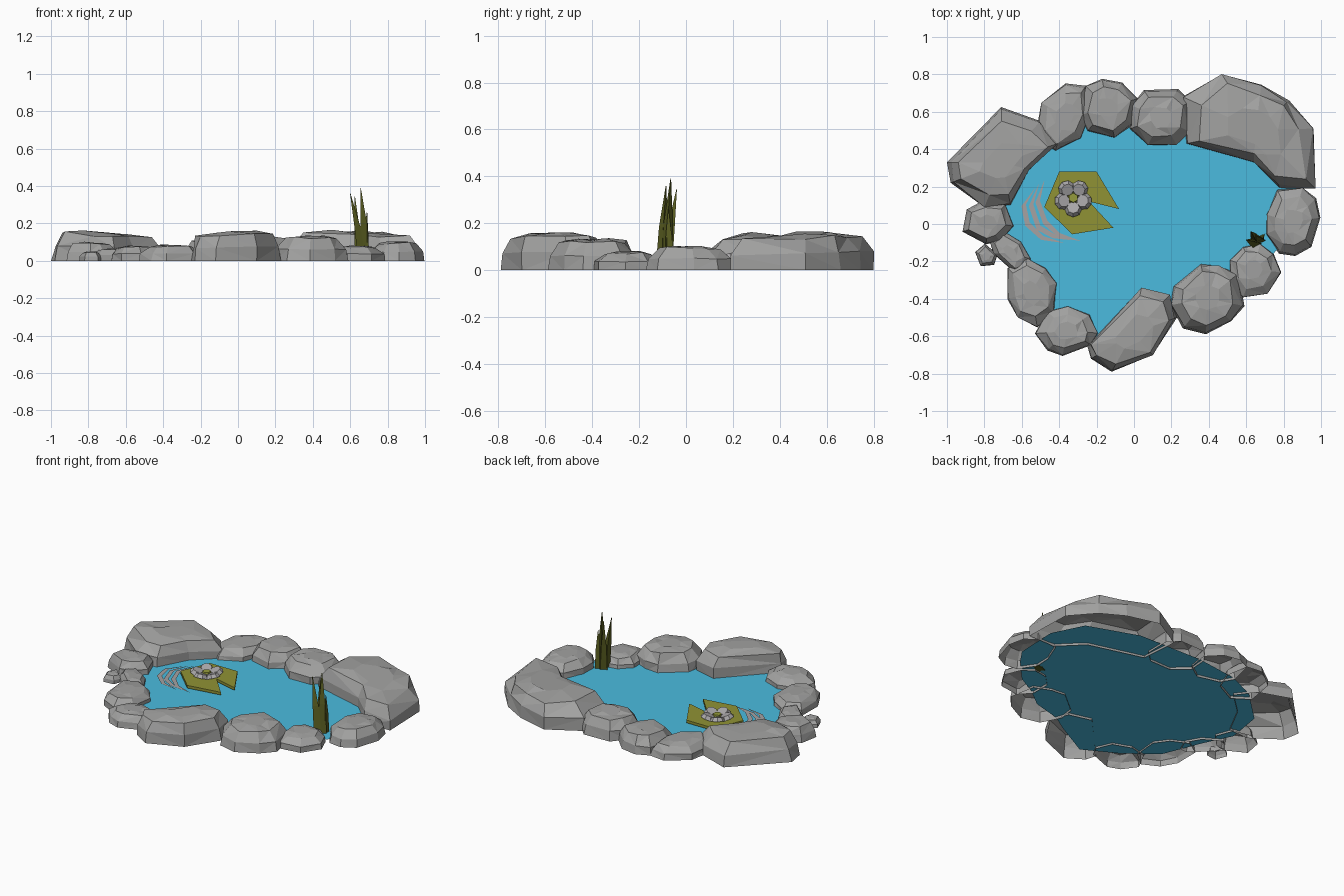
import bpy, bmesh, math, random
from mathutils import Vector, Matrix

if "Cube" in bpy.data.objects:
    bpy.data.objects.remove(bpy.data.objects["Cube"])

random.seed(11)


def material(name, r, g, b):
    m = bpy.data.materials.new(name)
    m.diffuse_color = (r, g, b, 1)
    m.use_nodes = True
    m.node_tree.nodes["Principled BSDF"].inputs["Base Color"].default_value = m.diffuse_color
    return m


STONE = material("grey stone", 0.36, 0.36, 0.355)
WATER = material("blue water", 0.07, 0.50, 0.74)
PAD = material("olive leaf", 0.28, 0.29, 0.035)
REED = material("dark reed green", 0.10, 0.11, 0.015)
RIPPLE = material("pale ripple", 0.38, 0.36, 0.36)
PETAL = material("pale petal", 0.40, 0.39, 0.40)
HEART = material("flower yellow green", 0.30, 0.33, 0.045)


def finish(bm, name, mat):
    me = bpy.data.meshes.new(name)
    bm.to_mesh(me)
    bm.free()
    me.materials.append(mat)
    ob = bpy.data.objects.new(name, me)
    bpy.context.collection.objects.link(ob)
    return ob


def loft(bm, rings, bottom=True):
    rows = [[bm.verts.new(p) for p in ring] for ring in rings]
    n = len(rows[0])
    for a, b in zip(rows, rows[1:]):
        for i in range(n):
            j = (i + 1) % n
            bm.faces.new((a[i], a[j], b[j], b[i]))
    if bottom:
        bm.faces.new(rows[0][::-1])
    bm.faces.new(rows[-1])


def rock(name, outline, h, slope=(0, 0), top=0.74):
    """Faceted boulder, open underneath: foot, belly, shoulder and crown rings."""
    c = sum((Vector(p) for p in outline), Vector((0, 0))) / len(outline)
    rings = []
    for scale, level, wob in ((1, 0, 0), (0.98, 0.48, 0.10), (top, 0.93, 0.14), (top * 0.5, 1, 0.1)):
        ring = []
        for p in outline:
            d = (Vector(p) - c) * (scale + wob / 3 - random.uniform(0, wob))
            lean = 1 + (d.x * slope[0] + d.y * slope[1]) / h
            z = h * level * lean * (1 + wob / 4 - random.uniform(0, wob))
            ring.append((c.x + d.x, c.y + d.y, min(z, 0.168)))
        rings.append(ring)
    bm = bmesh.new()
    loft(bm, rings, bottom=False)
    bmesh.ops.triangulate(bm, faces=[f for f in bm.faces if len(f.verts) == 4])
    return finish(bm, name, STONE)


def oval(cx, cy, rx, ry, deg, n):
    """Irregular oval outline."""
    a = math.radians(deg)
    pts = []
    for i in range(n):
        t = 2 * math.pi * (i + random.uniform(-0.25, 0.25)) / n
        k = random.uniform(1.0, 1.12)
        x, y = rx * k * math.cos(t), ry * k * math.sin(t)
        pts.append((cx + x * math.cos(a) - y * math.sin(a), cy + x * math.sin(a) + y * math.cos(a)))
    return pts


# Three large boulders
rock("boulder_left", [(-1, .33), (-.98, .22), (-.8, .09), (-.66, .1), (-.56, .29), (-.41, .43),
                      (-.5, .55), (-.71, .625)], 0.152, (-0.08, 0), 0.82)
rock("boulder_right", [(.28, .43), (.64, .33), (.78, .19), (.97, .19), (.96, .51), (.83, .66),
                       (.68, .745), (.47, .8), (.26, .68)], 0.16, (-0.03, 0.03), 0.82)
rock("boulder_front", [(-.25, -.65), (.04, -.34), (.19, -.38), (.23, -.5), (.1, -.7),
                       (-.12, -.79), (-.23, -.72)], 0.162, (0.05, 0), 0.88)

# Smaller stones: centre, radii, turn, sides, height
for i, (cx, cy, rx, ry, deg, n, h) in enumerate([
        (-.38, .57, .19, .13, 55, 7, .085), (-.145, .62, .155, .155, 10, 8, .115),
        (.14, .57, .165, .16, 20, 8, .13), (.852, .015, .143, .185, 0, 9, .105),
        (.64, -.25, .14, .135, 30, 8, .08), (.39, -.40, .195, .17, 30, 9, .135),
        (-.36, -.57, .16, .125, 0, 8, .085), (-.55, -.36, .13, .18, 15, 8, .08),
        (-.78, .01, .135, .11, 0, 7, .10), (-.66, -.15, .135, .075, -50, 7, .065),
        (-.79, -.17, .058, .065, 20, 5, .05)]):
    rock(f"stone_{i + 1}", oval(cx, cy, rx, ry, deg, n), h)

# Pond water: one flat sheet running under the stones
LEVEL = 0.014
bm = bmesh.new()
bm.faces.new([bm.verts.new((x, y, LEVEL)) for x, y in [
    (-.74, .04), (-.65, -.15), (-.55, -.4), (-.36, -.55), (-.14, -.67), (.1, -.54), (.21, -.47),
    (.4, -.42), (.53, -.32), (.66, -.25), (.80, -.10), (.87, .0), (.88, .28), (.78, .48),
    (.45, .6), (0, .61), (-.3, .57), (-.49, .48), (-.7, .28)]])
finish(bm, "water", WATER)

# Lily pad with a notch
pad = [(-.4, .28), (-.48, .09), (-.33, -.055), (-.11, -.02), (-.24, .12), (-.08, .08), (-.2, .28)]
bm = bmesh.new()
loft(bm, [[(x, y, z) for x, y in pad] for z in (.024, .042)])
finish(bm, "lily_pad", PAD)

# Ripples: tapered flat arcs
focus = Vector((-.3, .2))
for k, pts in enumerate([
        [(-.53, .19), (-.59, .10), (-.57, -.0), (-.49, -.075), (-.38, -.1)],
        [(-.51, .21), (-.55, .10), (-.51, -.02), (-.43, -.065), (-.34, -.085)],
        [(-.48, .23), (-.515, .12), (-.475, .01), (-.4, -.06), (-.29, -.09)]]):
    bm = bmesh.new()
    row = []
    for p, w in zip(pts, (.001, .013, .015, .012, .001)):
        p = Vector(p)
        d = (p - focus).normalized() * w
        row.append([bm.verts.new((*q, LEVEL + .006)) for q in (p + d, p - d)])
    for a, b in zip(row, row[1:]):
        bm.faces.new((a[1], b[1], b[0], a[0]))
    bmesh.ops.recalc_face_normals(bm, faces=bm.faces)
    if sum(f.normal.z for f in bm.faces) < 0:
        bmesh.ops.reverse_faces(bm, faces=bm.faces)
    finish(bm, f"ripple_{k + 1}", RIPPLE)

# Flower: five broad cupped petals round a yellow heart
bm = bmesh.new()
for i in range(5):
    m = (Matrix.Translation((-.325, .14, .054)) @ Matrix.Rotation(math.radians(72 * i + 54), 4, 'Z')
         @ Matrix.Translation((.056, 0, 0)) @ Matrix.Rotation(math.radians(-20), 4, 'Y')
         @ Matrix.Diagonal((.046, .046, .012, 1)))
    bmesh.ops.create_cone(bm, cap_ends=True, segments=8, radius1=1, radius2=.72, depth=2, matrix=m)
finish(bm, "flower_petals", PETAL)
bm = bmesh.new()
bmesh.ops.create_cone(bm, cap_ends=True, segments=6, radius1=.03, radius2=.025, depth=.024,
                      matrix=Matrix.Translation((-.325, .14, .052)))
finish(bm, "flower_heart", HEART)

# Reeds: three-sided blades, base x y, tip x y z, radius
for i, (bx, by, tx, ty, tz, r) in enumerate([
        (.655, -.105, .60, -.085, .36, .028), (.65, -.08, .625, -.04, .345, .024),
        (.675, -.085, .655, -.065, .39, .03), (.685, -.07, .69, -.075, .26, .022)]):
    rings = []
    for t, k in ((0, 1), (.5, .75), (1, .06)):
        x = bx + (tx - bx) * t ** 1.3
        y = by + (ty - by) * t ** 1.3
        rings.append([(x + r * k * math.cos(a + i), y + r * k * math.sin(a + i), .01 + (tz - .01) * t)
                      for a in (0, 2.09, 4.19)])
    bm = bmesh.new()
    loft(bm, rings)
    finish(bm, f"reed_{i + 1}", REED)
